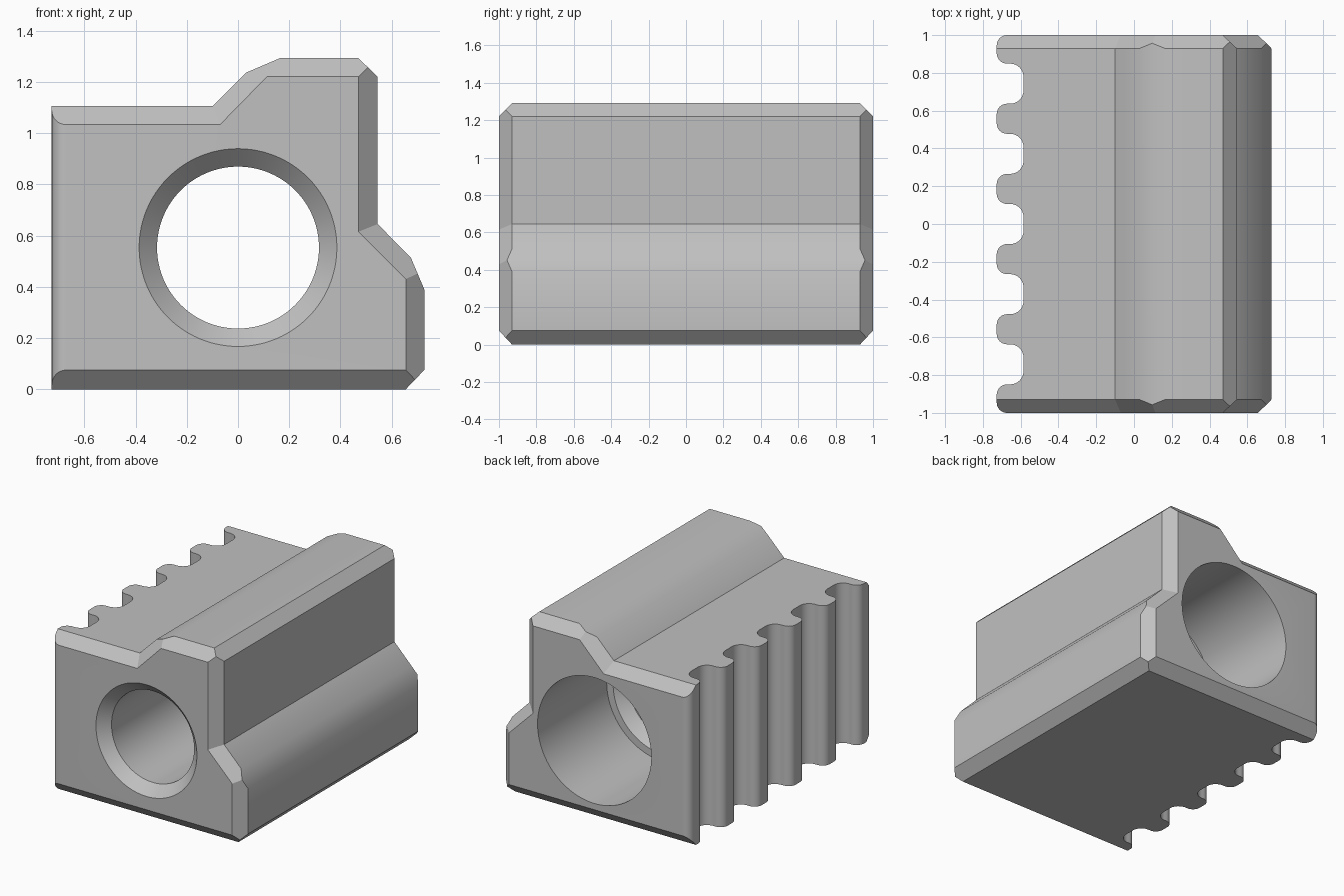
import bpy, bmesh, math

if "Cube" in bpy.data.objects:
    bpy.data.objects.remove(bpy.data.objects["Cube"])

grey = bpy.data.materials.new("grey")
grey.diffuse_color = (0.53, 0.53, 0.53, 1)
grey.use_nodes = True
grey.node_tree.nodes["Principled BSDF"].inputs["Base Color"].default_value = grey.diffuse_color


def finish(bm, name):
    bmesh.ops.recalc_face_normals(bm, faces=bm.faces)
    mesh = bpy.data.meshes.new(name)
    bm.to_mesh(mesh)
    bm.free()
    obj = bpy.data.objects.new(name, mesh)
    bpy.context.collection.objects.link(obj)
    mesh.materials.append(grey)
    return obj


# Block profile: each end-face corner (x, z), with the full-section points beside it.
# Two-point corners are bevelled; the third value is the y of the bevel's middle.
CORNERS = [
    ((-0.727, 0.075), [(-0.727, 0.0)], None),
    ((0.655, 0.075), [(0.655, 0.0), (0.727, 0.075)], 0.965),
    ((0.655, 0.43), [(0.727, 0.39), (0.675, 0.513)], 0.957),
    ((0.47, 0.615), [(0.545, 0.645)], None),
    ((0.47, 1.22), [(0.545, 1.22), (0.47, 1.292)], 0.965),
    ((0.113, 1.22), [(0.163, 1.292), (0.03, 1.235)], 0.957),
    ((-0.07, 1.033), [(-0.1, 1.105)], None),
    ((-0.727, 1.033), [(-0.727, 1.105)], None),
]


def build_block():
    bm = bmesh.new()
    rings = []
    for s in (-1, 1):
        caps, groups = [], []
        for (x, z), pts, mid_y in CORNERS:
            caps.append(bm.verts.new((x, s, z)))
            g = [bm.verts.new((px, s * 0.93, pz)) for px, pz in pts]
            if mid_y:
                (ax, az), (bx, bz) = pts
                g.insert(1, bm.verts.new(((ax + bx) / 2, s * mid_y, (az + bz) / 2)))
            groups.append(g)
        bm.faces.new(caps)
        # chamfer around the end
        for i in range(len(caps)):
            j = (i + 1) % len(caps)
            a, b = groups[i], groups[j]
            face = [caps[i]] + a[len(a) // 2:] + b[:len(b) // 2 + 1] + [caps[j]]
            bm.faces.new(face)
        rings.append(groups)
    # long sides
    front, back = rings
    for i in range(len(front)):
        j = (i + 1) % len(front)
        bm.faces.new((front[i][-1], front[j][0], back[j][0], back[i][-1]))
        if len(front[i]) == 3:
            bm.faces.new(front[i] + back[i][::-1])
    return finish(bm, "block")


def arc(cx, cy, r, a0, a1, n=8):
    return [(cx + r * math.cos(math.radians(a0 + (a1 - a0) * k / n)),
             cy + r * math.sin(math.radians(a0 + (a1 - a0) * k / n))) for k in range(n + 1)]


# Grip cutter: rounded teeth and grooves down the left side
def build_grip_cutter():
    left, deep, rt, rv, half = -0.727, -0.585, 0.055, 0.07, 0.106
    pts = [(-0.95, -1.1), (left + rt, -1.1)]
    pts += arc(left + rt, -1 + rt, rt, 270, 180)
    for k in range(-2, 3):
        c = k * 0.3715
        pts += arc(left + rt, c - half - rt, rt, 180, 90)
        pts += arc(deep - rv, c - half + rv, rv, -90, 0)
        pts += arc(deep - rv, c + half - rv, rv, 0, 90)
        pts += arc(left + rt, c + half + rt, rt, 270, 180)
    pts += arc(left + rt, 1 - rt, rt, 180, 90)
    pts += [(left + rt, 1.1), (-0.95, 1.1)]
    bm = bmesh.new()
    lo = [bm.verts.new((x, y, -0.2)) for x, y in pts]
    hi = [bm.verts.new((x, y, 1.5)) for x, y in pts]
    bm.faces.new(lo)
    bm.faces.new(hi)
    for i in range(len(pts)):
        j = (i + 1) % len(pts)
        bm.faces.new((lo[i], lo[j], hi[j], hi[i]))
    return finish(bm, "grip_cutter")


# Bore cutter: countersunk front, narrow middle, wide stepped back
def build_bore_cutter(n=96):
    steps = [(-1.07, 0.456), (-0.93, 0.316), (0.175, 0.316),
             (0.245, 0.386), (0.245, 0.435), (1.1, 0.435)]
    bm = bmesh.new()
    rings = [[bm.verts.new((r * math.cos(2 * math.pi * k / n), y,
                            0.553 + r * math.sin(2 * math.pi * k / n)))
              for k in range(n)] for y, r in steps]
    for a, b in zip(rings, rings[1:]):
        for k in range(n):
            m = (k + 1) % n
            bm.faces.new((a[k], a[m], b[m], b[k]))
    bm.faces.new(rings[0])
    bm.faces.new(rings[-1])
    return finish(bm, "bore_cutter")


block = build_block()
bpy.context.view_layer.objects.active = block
block.select_set(True)
for cutter in (build_grip_cutter(), build_bore_cutter()):
    mod = block.modifiers.new(cutter.name, 'BOOLEAN')
    mod.operation = 'DIFFERENCE'
    mod.solver = 'EXACT'
    mod.object = cutter
    bpy.ops.object.modifier_apply(modifier=mod.name)
    bpy.data.objects.remove(cutter)

bpy.ops.object.shade_smooth_by_angle(angle=math.radians(28))
